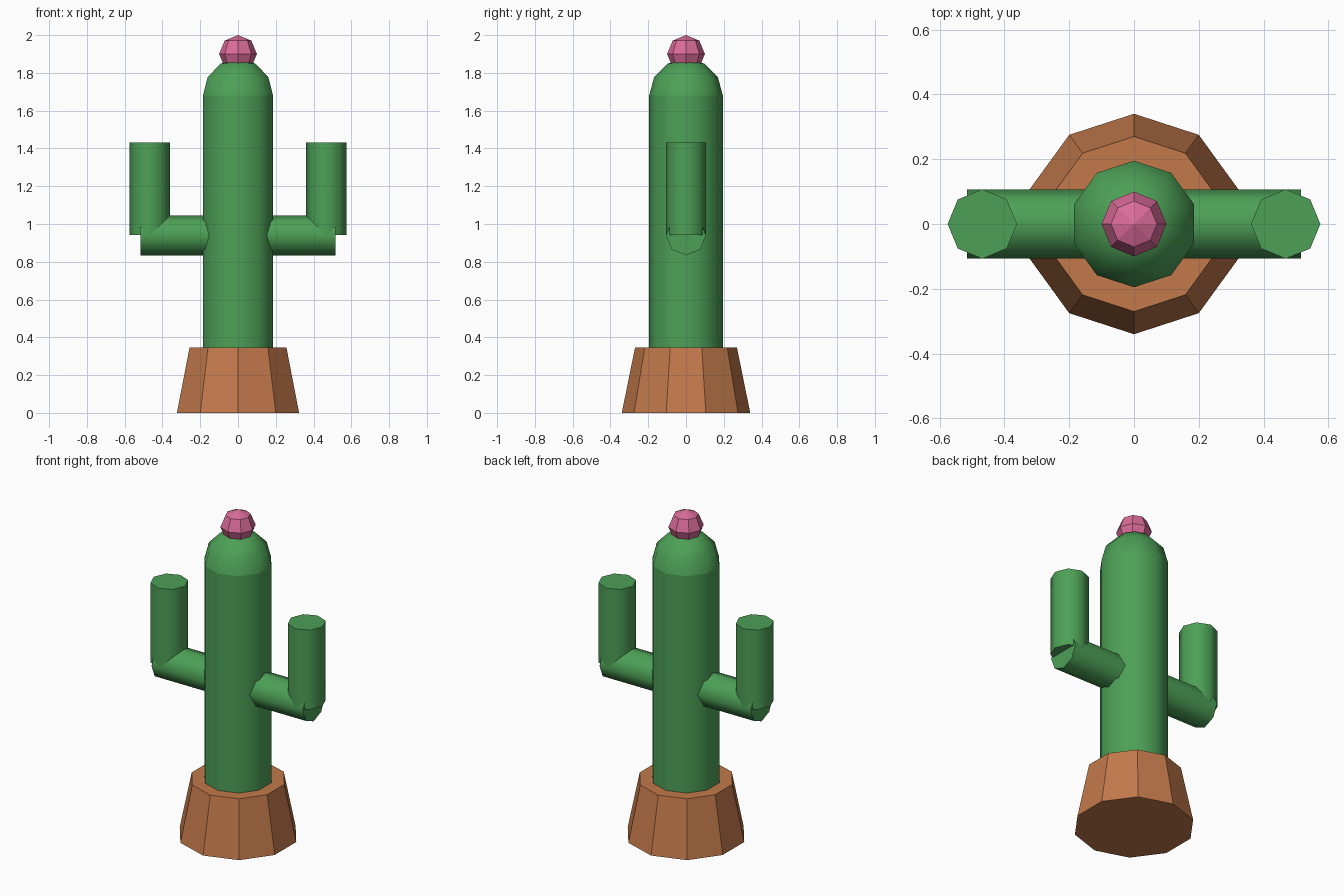
import bpy
import bmesh
from math import sin, cos, pi, radians
from mathutils import Matrix

cube = bpy.data.objects.get("Cube")
if cube:
    bpy.data.objects.remove(cube, do_unlink=True)


def material(name, rgb):
    mat = bpy.data.materials.new(name)
    mat.use_nodes = True
    mat.diffuse_color = (*rgb, 1)
    mat.node_tree.nodes["Principled BSDF"].inputs["Base Color"].default_value = (*rgb, 1)
    return mat


GREEN = material("cactus green", (0.074, 0.352, 0.095))
CLAY = material("terracotta", (0.54, 0.19, 0.07))
PINK = material("flower pink", (0.71, 0.15, 0.32))


def lathe(name, profile, sides, mat, matrix=Matrix(), smooth=True):
    """Closed solid turned around z from (radius, height) points, lowest first."""
    bm = bmesh.new()
    rings = []
    for r, z in profile:
        if r < 0.001:
            rings.append([bm.verts.new((0, 0, z))] * sides)
        else:
            turns = [2 * pi * i / sides for i in range(sides)]
            rings.append([bm.verts.new((r * sin(a), r * cos(a), z)) for a in turns])
    for low, high in zip(rings, rings[1:]):
        for i in range(sides):
            j = (i + 1) % sides
            corners = dict.fromkeys((low[i], low[j], high[j], high[i]))
            bm.faces.new(list(corners))
    for ring in (rings[0], rings[-1]):
        if ring[0] is not ring[1]:
            bm.faces.new(ring)
    bm.transform(matrix)
    bmesh.ops.recalc_face_normals(bm, faces=bm.faces)
    mesh = bpy.data.meshes.new(name)
    bm.to_mesh(mesh)
    bm.free()
    mesh.materials.append(mat)
    obj = bpy.data.objects.new(name, mesh)
    bpy.context.collection.objects.link(obj)
    if smooth:
        bpy.ops.object.select_all(action='DESELECT')
        obj.select_set(True)
        bpy.context.view_layer.objects.active = obj
        bpy.ops.object.shade_smooth_by_angle(angle=radians(50))
    return obj


def arc(radius, centre, start, rings):
    """Sphere profile from the start latitude up to the pole."""
    steps = [start + (pi / 2 - start) * i / rings for i in range(rings + 1)]
    return [(radius * cos(a), centre + radius * sin(a)) for a in steps]


# Pot, trunk and rounded crown
lathe("pot", [(0.34, 0), (0.27, 0.345)], 10, CLAY, smooth=False)
lathe("trunk", [(0.195, 0.3), (0.195, 1.68)], 10, GREEN)
lathe("crown", arc(0.195, 1.68, 0, 3), 10, GREEN)

# Flower bud
lathe("flower", arc(0.1, 1.9, -pi / 2, 4), 8, PINK, smooth=False)

# Arms: a horizontal branch and an upright stem on each side
for side, sign in (("left", 1), ("right", -1)):
    sideways = Matrix.Translation((0, 0, 0.94)) @ Matrix.Rotation(sign * pi / 2, 4, 'Y')
    lathe(side + "_branch", [(0.106, 0.08), (0.106, 0.515)], 8, GREEN, sideways)
    outward = Matrix.Translation((sign * 0.468, 0, 0))
    lathe(side + "_stem", [(0.107, 0.943), (0.107, 1.432)], 8, GREEN, outward)
